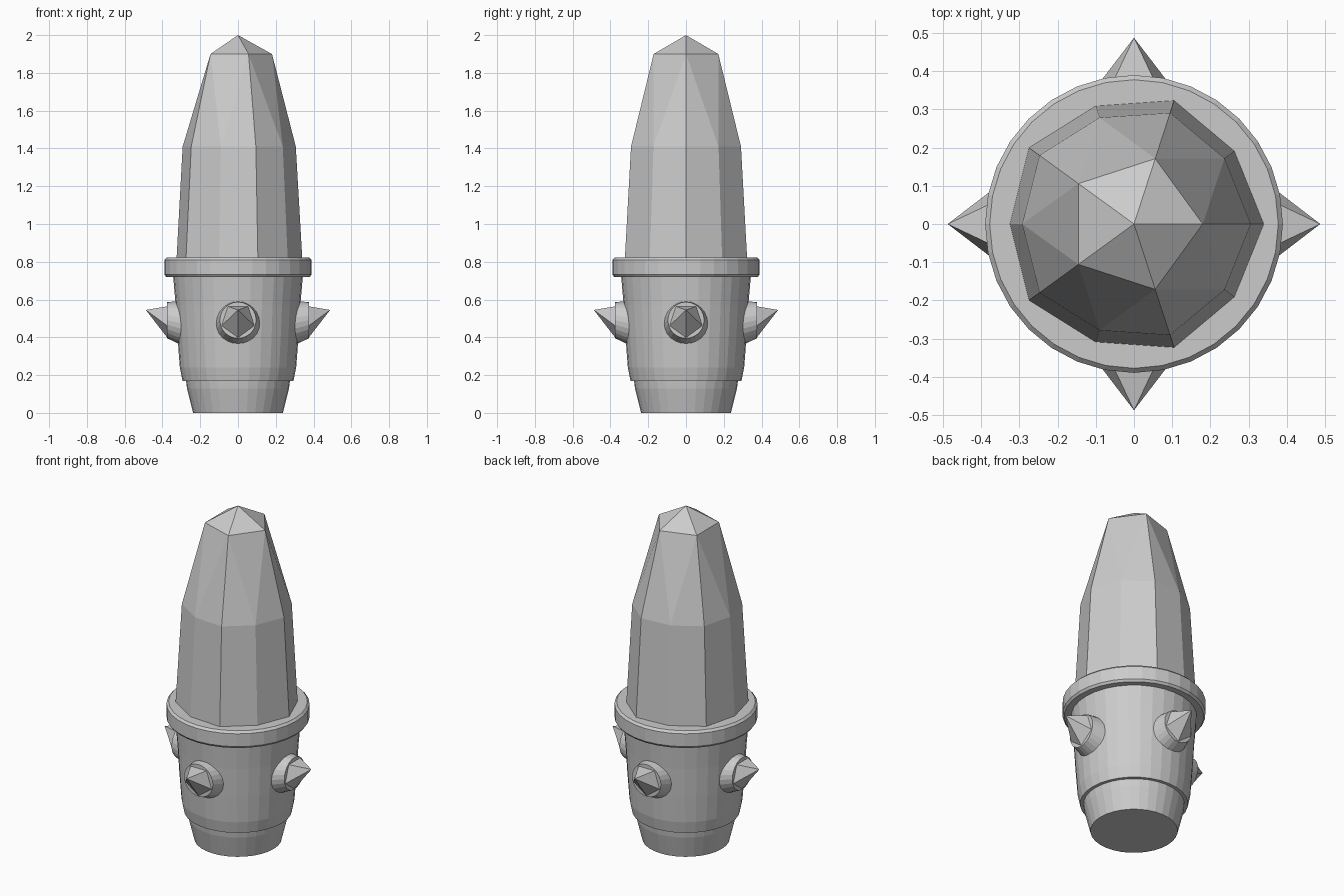
import bpy, bmesh
from math import sin, cos, radians, pi, tau

if "Cube" in bpy.data.objects:
    bpy.data.objects.remove(bpy.data.objects["Cube"])


def finish(name, bm):
    bmesh.ops.recalc_face_normals(bm, faces=bm.faces)
    mesh = bpy.data.meshes.new(name)
    bm.to_mesh(mesh)
    bm.free()
    obj = bpy.data.objects.new(name, mesh)
    bpy.context.collection.objects.link(obj)
    return obj


def bridge(bm, a, b):
    n = len(a)
    for i in range(n):
        j = (i + 1) % n
        bm.faces.new((a[i], a[j], b[j], b[i]))


def lathe(name, profile, segs=32):
    # capped surface of revolution from (radius, z) points
    bm = bmesh.new()
    rings = [[bm.verts.new((r * cos(tau * i / segs), r * sin(tau * i / segs), z))
              for i in range(segs)] for r, z in profile]
    for a, b in zip(rings, rings[1:]):
        bridge(bm, a, b)
    bm.faces.new(rings[0])
    bm.faces.new(rings[-1])
    return finish(name, bm)


# Holder: foot, body and collar in one turned profile
lathe("holder", [(0.238, 0), (0.27, 0.13), (0.275, 0.17), (0.294, 0.17), (0.308, 0.24),
                 (0.32, 0.40), (0.33, 0.57), (0.343, 0.72), (0.38, 0.72), (0.39, 0.733),
                 (0.39, 0.81), (0.378, 0.823)])

# Crystal: ten-sided shaft narrowing to a five-sided point
bm = bmesh.new()


def ring10(r_even, r_odd, z):
    return [bm.verts.new((r * cos(pi * i / 5), r * sin(pi * i / 5), z))
            for i in range(10) for r in [r_odd if i % 2 else r_even]]


low, mid = ring10(0.34, 0.325, 0.822), ring10(0.306, 0.293, 1.41)
top = [bm.verts.new((0.18 * cos(tau * i / 5), 0.18 * sin(tau * i / 5), 1.9)) for i in range(5)]
tip = bm.verts.new((0, 0, 2))
bridge(bm, low, mid)
for i in range(5):
    t0, t1 = top[i], top[(i + 1) % 5]
    m0, m1, m2 = mid[2 * i], mid[2 * i + 1], mid[(2 * i + 2) % 10]
    for tri in ((m0, m1, t0), (m1, t1, t0), (m1, m2, t1), (t0, t1, tip)):
        bm.faces.new(tri)
finish("crystal", bm)


def side_ring(bm, x, r, zc, n):
    # ring in the yz plane, first vertex pointing down
    return [bm.verts.new((x, r * sin(tau * i / n), zc - r * cos(tau * i / n))) for i in range(n)]


# Four studs, each with a five-sided spike tilted upward
for k, side in enumerate(("right", "back", "left", "front")):
    bm = bmesh.new()
    inner = side_ring(bm, 0.27, 0.124, 0.469, 24)
    outer = side_ring(bm, 0.375, 0.096, 0.491, 24)
    bridge(bm, inner, outer)
    bm.faces.new(outer)
    stud = finish(side + "_stud", bm)

    bm = bmesh.new()
    base = side_ring(bm, 0.375, 0.091, 0.49, 5)
    point = bm.verts.new((0.488, 0, 0.545))
    for i in range(5):
        bm.faces.new((base[i], base[(i + 1) % 5], point))
    spike = finish(side + "_spike", bm)
    stud.rotation_euler.z = spike.rotation_euler.z = radians(90 * k)
